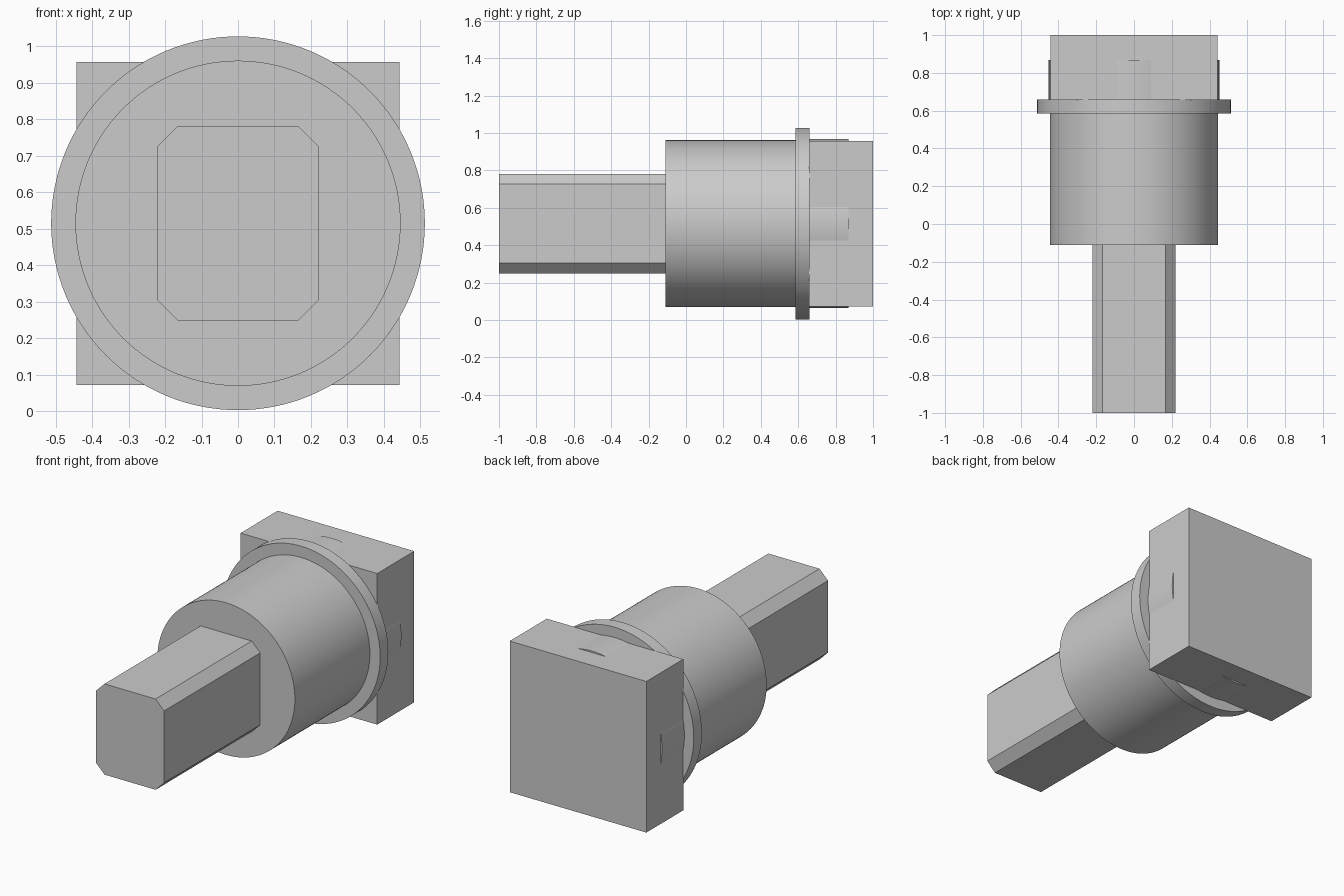
import bpy, bmesh, math

if "Cube" in bpy.data.objects:
    bpy.data.objects.remove(bpy.data.objects["Cube"])

ZC = 0.515  # height of the long axis
grey = bpy.data.materials.new("light_grey")
grey.diffuse_color = (0.6, 0.6, 0.6, 1)
grey.use_nodes = True
grey.node_tree.nodes["Principled BSDF"].inputs["Base Color"].default_value = grey.diffuse_color


def finish(name, bm):
    bmesh.ops.recalc_face_normals(bm, faces=bm.faces)
    me = bpy.data.meshes.new(name)
    bm.to_mesh(me)
    bm.free()
    me.materials.append(grey)
    ob = bpy.data.objects.new(name, me)
    bpy.context.collection.objects.link(ob)
    return ob


def smooth(ob):
    bpy.ops.object.select_all(action='DESELECT')
    ob.select_set(True)
    bpy.context.view_layer.objects.active = ob
    bpy.ops.object.shade_smooth_by_angle(angle=math.radians(30))


def prism(name, outline, y0, y1):
    """Extrude an x/z outline (about the axis) from y0 to y1."""
    bm = bmesh.new()
    face = bm.faces.new([bm.verts.new((x, y0, ZC + z)) for x, z in outline])
    new = bmesh.ops.extrude_face_region(bm, geom=[face])["geom"]
    bmesh.ops.translate(bm, vec=(0, y1 - y0, 0),
                        verts=[v for v in new if isinstance(v, bmesh.types.BMVert)])
    return finish(name, bm)


def circle(r, n=128):
    return [(r * math.cos(2 * math.pi * i / n), r * math.sin(2 * math.pi * i / n))
            for i in range(n)]


# Round body, collar and the plug that just breaks through the head's sides
for name, r, y0, y1 in (("body", 0.446, -0.11, 0.60),
                        ("collar", 0.5125, 0.585, 0.66),
                        ("plug", 0.452, 0.64, 0.868)):
    smooth(prism(name, circle(r), y0, y1))

# Square head
h = 0.443
prism("head", [(-h, -h), (h, -h), (h, h), (-h, h)], 0.657, 1.0)

# Chamfered shank
w, t, c = 0.221, 0.266, 0.055
shank = prism("shank", [(-w, c - t), (c - w, -t), (w - c, -t), (w, c - t),
                        (w, t - c), (w - c, t), (c - w, t), (-w, t - c)], -1.0, -0.09)

# Cross hole through the shank
bm = bmesh.new()
bmesh.ops.create_cone(bm, cap_ends=True, segments=96, radius1=0.173, radius2=0.173, depth=1)
for v in bm.verts:
    x, y, z = v.co
    v.co = (z, y - 0.475, ZC + x)
cutter = finish("hole_cutter", bm)
mod = shank.modifiers.new("cross_hole", 'BOOLEAN')
mod.operation = 'DIFFERENCE'
mod.solver = 'EXACT'
mod.object = cutter
bpy.context.view_layer.objects.active = shank
bpy.ops.object.modifier_apply(modifier=mod.name)
bpy.data.objects.remove(cutter)
smooth(shank)
